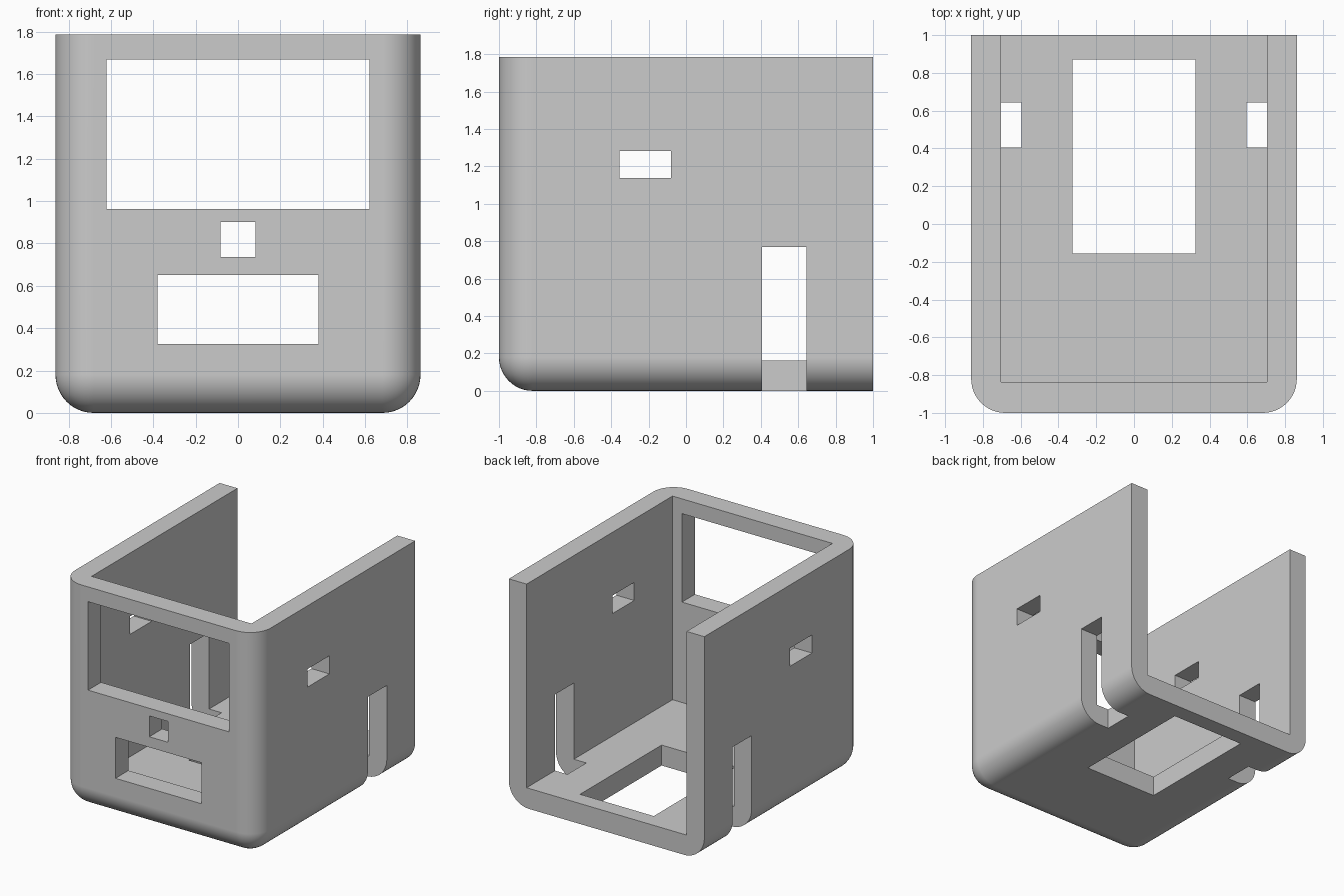
import bpy
import bmesh
import math
from mathutils import Vector

cube = bpy.data.objects.get("Cube")
if cube:
    bpy.data.objects.remove(cube, do_unlink=True)

W, H = 0.862, 1.786      # half width, height
RADIUS = 0.18            # outer edge rounding
INNER, FLOOR = 0.705, 0.163


def box(name, x, y, z, rounded=False):
    """Box from (min, max) ranges, optionally rounded on front and bottom edges."""
    bm = bmesh.new()
    bmesh.ops.create_cube(bm, size=1)
    for v in bm.verts:
        v.co = Vector([r[0] if c < 0 else r[1] for c, r in zip(v.co, (x, y, z))])
    if rounded:
        def kept_sharp(e):
            top = all(v.co.z > H / 2 for v in e.verts)
            back = all(v.co.y > 0 for v in e.verts)
            return top or back
        bmesh.ops.bevel(bm, geom=[e for e in bm.edges if not kept_sharp(e)],
                        offset=RADIUS, segments=12, profile=0.5, affect='EDGES')
    bmesh.ops.recalc_face_normals(bm, faces=bm.faces)
    mesh = bpy.data.meshes.new(name)
    bm.to_mesh(mesh)
    bm.free()
    obj = bpy.data.objects.new(name, mesh)
    bpy.context.collection.objects.link(obj)
    return obj


def cut(target, name, x, y, z):
    """Subtract a box from the target and discard the cutter."""
    cutter = box(name, x, y, z)
    cutter.hide_render = True
    mod = target.modifiers.new(name, 'BOOLEAN')
    mod.operation, mod.solver, mod.object = 'DIFFERENCE', 'EXACT', cutter
    bpy.ops.object.modifier_apply(modifier=mod.name)
    bpy.data.objects.remove(cutter, do_unlink=True)


# Rounded outer block
shell = box("open_case", (-W, W), (-1, 1), (0, H), rounded=True)
bpy.context.view_layer.objects.active = shell
shell.select_set(True)

# Cavity, open at top and back
cut(shell, "cavity", (-INNER, INNER), (-0.837, 1.3), (FLOOR, 2.2))

# Front openings
front = (-1.3, -0.6)
cut(shell, "screen_opening", (-0.622, 0.622), front, (0.963, 1.668))
cut(shell, "small_opening", (-0.082, 0.082), front, (0.736, 0.902))
cut(shell, "lower_opening", (-0.38, 0.38), front, (0.325, 0.652))

# Floor and side openings
cut(shell, "floor_opening", (-0.325, 0.325), (-0.157, 0.87), (-0.3, 0.4))
cut(shell, "side_windows", (-1.2, 1.2), (-0.355, -0.08), (1.138, 1.282))

# Tall side slots that run under the floor edge
for side in (-1, 1):
    cut(shell, "side_slot", sorted((side * 0.595, side * 1.2)), (0.405, 0.643), (-0.3, 0.77))

# Plain grey material
grey = bpy.data.materials.new("light_grey")
grey.use_nodes = True
colour = (0.6, 0.6, 0.6, 1)
grey.diffuse_color = colour
grey.node_tree.nodes["Principled BSDF"].inputs["Base Color"].default_value = colour
shell.data.materials.clear()
shell.data.materials.append(grey)
for p in shell.data.polygons:
    p.material_index = 0

# Smooth rounded edges, crisp cuts
bpy.ops.object.shade_smooth_by_angle(angle=math.radians(30))
weighted = shell.modifiers.new("weighted_normals", 'WEIGHTED_NORMAL')
weighted.keep_sharp = True
